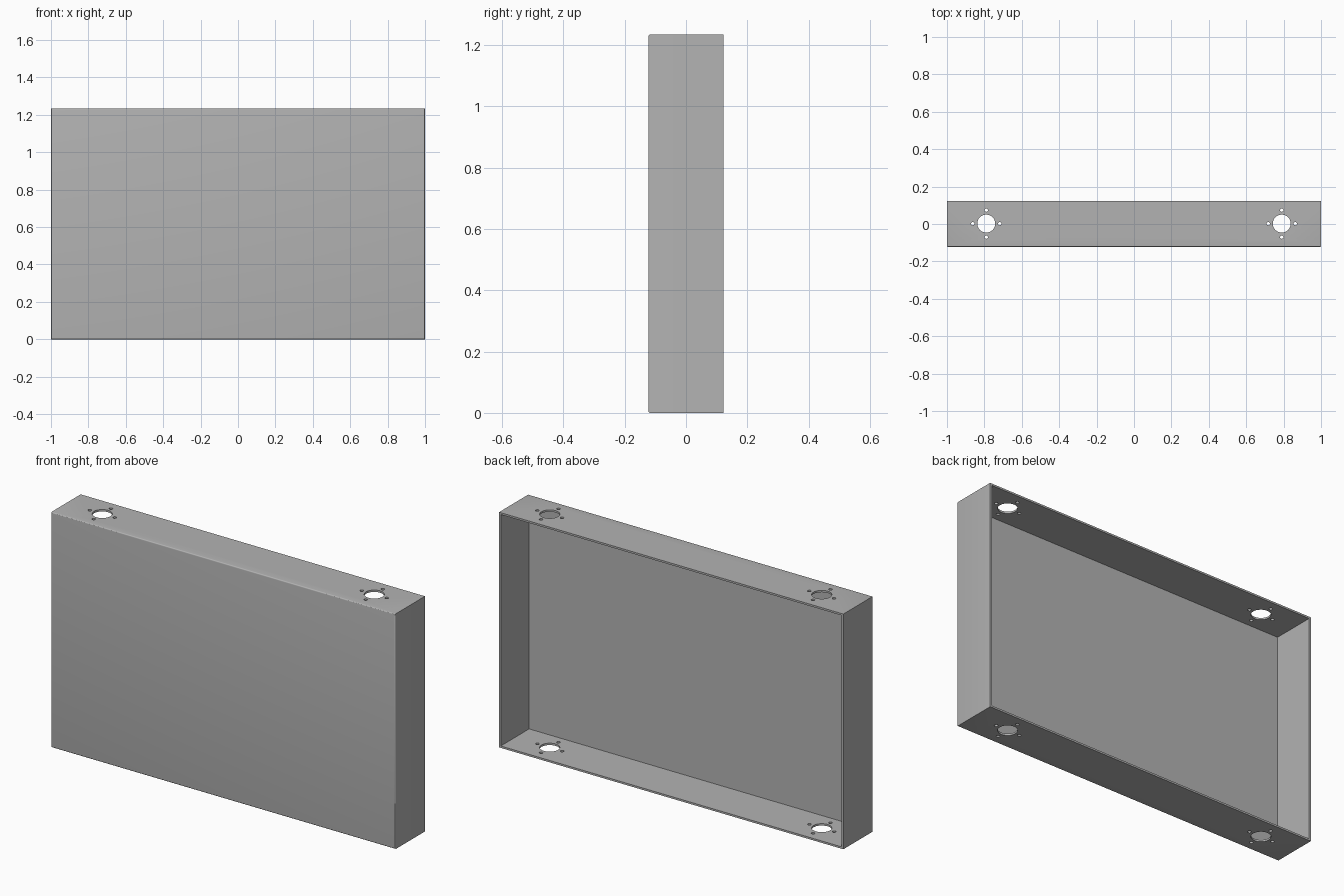
import bpy
import bmesh
from mathutils import Matrix, Vector

cube = bpy.data.objects.get("Cube")
if cube:
    bpy.data.objects.remove(cube, do_unlink=True)

W, D, H = 2.0, 0.245, 1.235
WALL, BEND = 0.01, 0.006

steel = bpy.data.materials.new("grey_sheet_metal")
steel.use_nodes = True
steel.diffuse_color = (0.45, 0.45, 0.45, 1)
steel.node_tree.nodes["Principled BSDF"].inputs["Base Color"].default_value = (0.45, 0.45, 0.45, 1)


def finish(name, bm):
    mesh = bpy.data.meshes.new(name)
    bm.to_mesh(mesh)
    bm.free()
    mesh.materials.append(steel)
    obj = bpy.data.objects.new(name, mesh)
    bpy.context.collection.objects.link(obj)
    return obj


def box(name, low, high, bend=0):
    """Box between two corners, with optional rounded front edges."""
    low, high = Vector(low), Vector(high)
    bm = bmesh.new()
    bmesh.ops.create_cube(bm, size=1)
    bmesh.ops.scale(bm, vec=high - low, verts=bm.verts)
    bmesh.ops.translate(bm, vec=(low + high) / 2, verts=bm.verts)
    if bend:
        front = [e for e in bm.edges if all(v.co.y < low.y + 0.001 for v in e.verts)]
        bmesh.ops.bevel(bm, geom=front, offset=bend, segments=4, profile=0.5, affect='EDGES')
    return finish(name, bm)


def cut(target, cutter):
    mod = target.modifiers.new("cut", 'BOOLEAN')
    mod.operation = 'DIFFERENCE'
    mod.solver = 'EXACT'
    mod.object = cutter
    bpy.context.view_layer.objects.active = target
    bpy.ops.object.modifier_apply(modifier=mod.name)
    bpy.data.objects.remove(cutter, do_unlink=True)


# Folded tray, open at the back
tray = box("enclosure_tray", (-W / 2, -D / 2, 0), (W / 2, D / 2, H), BEND)
cavity = box("cavity_cutter", (-W / 2 + WALL, -D / 2 + WALL, WALL),
             (W / 2 - WALL, D / 2 + 0.1, H - WALL))
cut(tray, cavity)

# Round openings with four screw holes each, through top and bottom
bm = bmesh.new()
for side in (-1, 1):
    x = side * 0.79
    holes = [(x, 0, 0.048, 48)]
    holes += [(x + dx * 0.072, dy * 0.072, 0.009, 16)
              for dx, dy in ((1, 0), (-1, 0), (0, 1), (0, -1))]
    for hx, hy, r, n in holes:
        bmesh.ops.create_cone(bm, cap_ends=True, segments=n, radius1=r, radius2=r,
                              depth=H + 0.2, matrix=Matrix.Translation((hx, hy + 0.002, H / 2)))
cut(tray, finish("hole_cutter", bm))

# Smooth hole walls and bends, crisp corners
bpy.ops.object.select_all(action='DESELECT')
tray.select_set(True)
bpy.context.view_layer.objects.active = tray
bpy.ops.object.shade_smooth_by_angle(angle=0.6)
